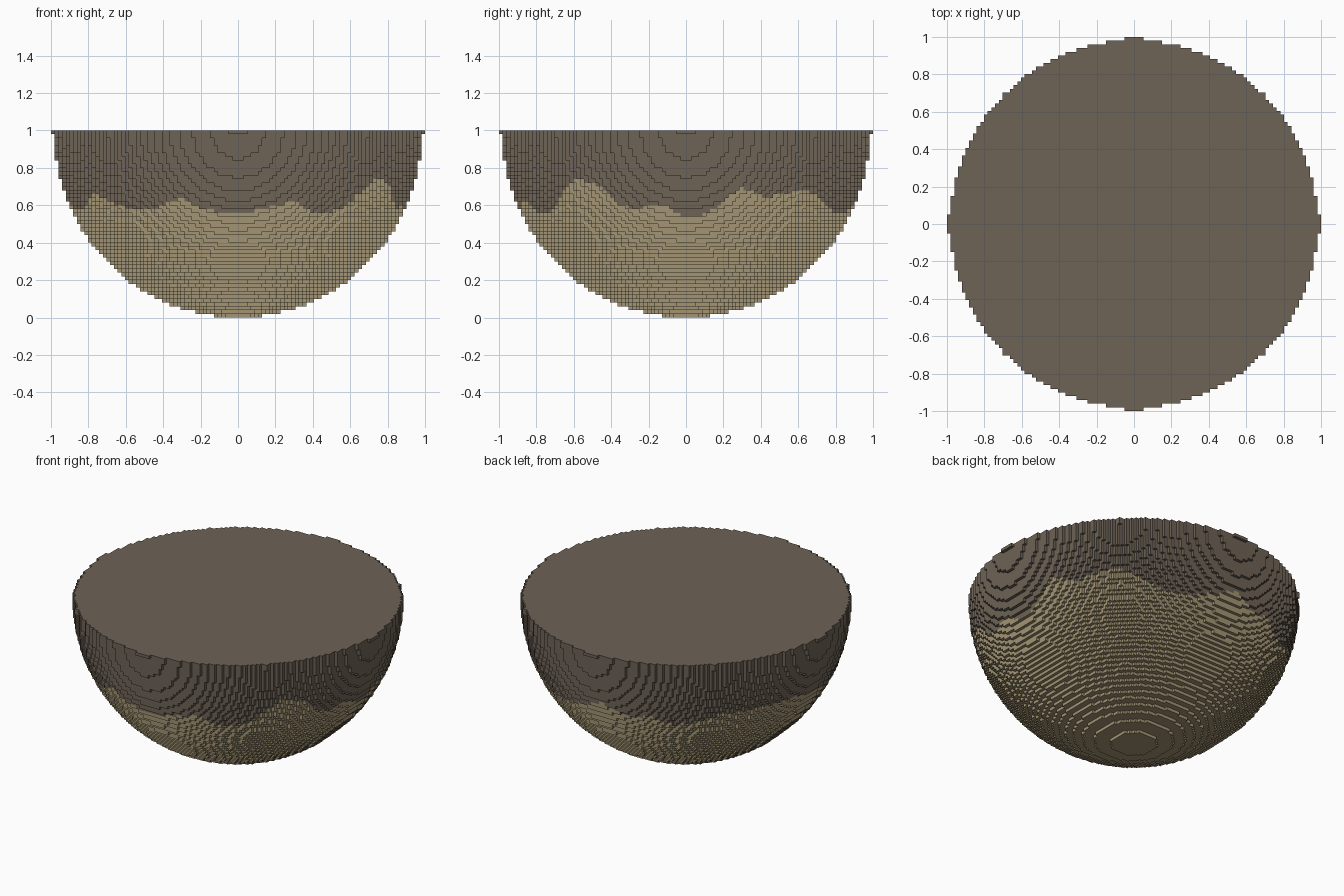
import bpy
import bmesh
from math import atan2, degrees
from mathutils import Vector

cube = bpy.data.objects.get("Cube")
if cube:
    bpy.data.objects.remove(cube)

HALF = 50                      # blocks from centre to rim
LAYERS = 50                    # blocks from the cut face to the bottom
RADIUS_SQ = 2452
SIDE = 2 / (2 * HALF + 1)      # block width
RISE = 1 / LAYERS              # block height

# Wavy colour border: angle in degrees, height in hundredths
BORDER = [(3, 54), (8, 56), (13, 62), (18, 70), (28, 64), (43, 69), (55, 61),
          (62, 56), (75, 57), (84, 61), (92, 66), (102, 59), (111, 62),
          (121, 56), (137, 63), (168, 64), (190, 58), (203, 58), (214, 67),
          (225, 60), (232, 57), (240, 58), (250, 64), (257, 59), (267, 55),
          (276, 57), (290, 63), (296, 56), (302, 55), (310, 60), (317, 70),
          (322, 75), (332, 69), (335, 62), (341, 58), (352, 61), (358, 55)]


def make_material(name, color):
    mat = bpy.data.materials.new(name)
    mat.use_nodes = True
    mat.diffuse_color = color
    bsdf = mat.node_tree.nodes["Principled BSDF"]
    bsdf.inputs["Base Color"].default_value = color
    bsdf.inputs["Roughness"].default_value = 0.9
    return mat


def border_height(x, y):
    """Height of the colour border in the direction of x, y."""
    angle = degrees(atan2(y, x)) % 360
    first, last = BORDER[0], BORDER[-1]
    points = [(last[0] - 360, last[1])] + BORDER + [(first[0] + 360, first[1])]
    for (a, low), (b, high) in zip(points, points[1:]):
        if a <= angle <= b:
            return (low + (high - low) * (angle - a) / (b - a)) / 100
    return 0.6


def filled(i, j, k):
    """Is there a block at column i, j and layer k below the cut face?"""
    if k < 0 or k >= LAYERS:
        return False
    if k == 0 and max(abs(i), abs(j)) == HALF and min(abs(i), abs(j)) <= 2:
        return True            # small tips on the rim
    return i * i + j * j + (k + 0.06) ** 2 < RADIUS_SQ


# Blocky half ball: only the outer faces of the blocks
bm = bmesh.new()
corners = {}


def corner(p):
    key = tuple(round(2 * c) for c in p)
    if key not in corners:
        corners[key] = bm.verts.new((p[0] * SIDE, p[1] * SIDE, 1 - p[2] * RISE))
    return corners[key]


def add_face(block, step):
    """Square on the side of the block that faces along step."""
    axis = next(n for n in range(3) if step[n])
    u, v = Vector(), Vector()
    u[(axis + 1) % 3] = v[(axis + 2) % 3] = 0.5
    centre = Vector(block) + Vector((0, 0, 0.5)) + Vector(step) * 0.5
    ring = [centre - u - v, centre + u - v, centre + u + v, centre - u + v]
    # Layers count downward, which mirrors the winding
    if step[axis] > 0:
        ring.reverse()
    face = bm.faces.new([corner(p) for p in ring])
    mid = face.calc_center_median()
    if mid.z < 0.8 and mid.z < border_height(mid.x, mid.y):
        face.material_index = 1


STEPS = [(1, 0, 0), (-1, 0, 0), (0, 1, 0), (0, -1, 0), (0, 0, 1), (0, 0, -1)]
span = range(-HALF, HALF + 1)
for k in range(LAYERS):
    for i in span:
        for j in span:
            if not filled(i, j, k):
                continue
            for step in STEPS:
                if not filled(i + step[0], j + step[1], k + step[2]):
                    add_face((i, j, k), step)

mesh = bpy.data.meshes.new("block_half_ball")
bm.to_mesh(mesh)
bm.free()
mesh.materials.append(make_material("dark_brown_stone", (0.155, 0.124, 0.093, 1)))
mesh.materials.append(make_material("tan_sand", (0.365, 0.295, 0.172, 1)))
bpy.context.collection.objects.link(bpy.data.objects.new("block_half_ball", mesh))
